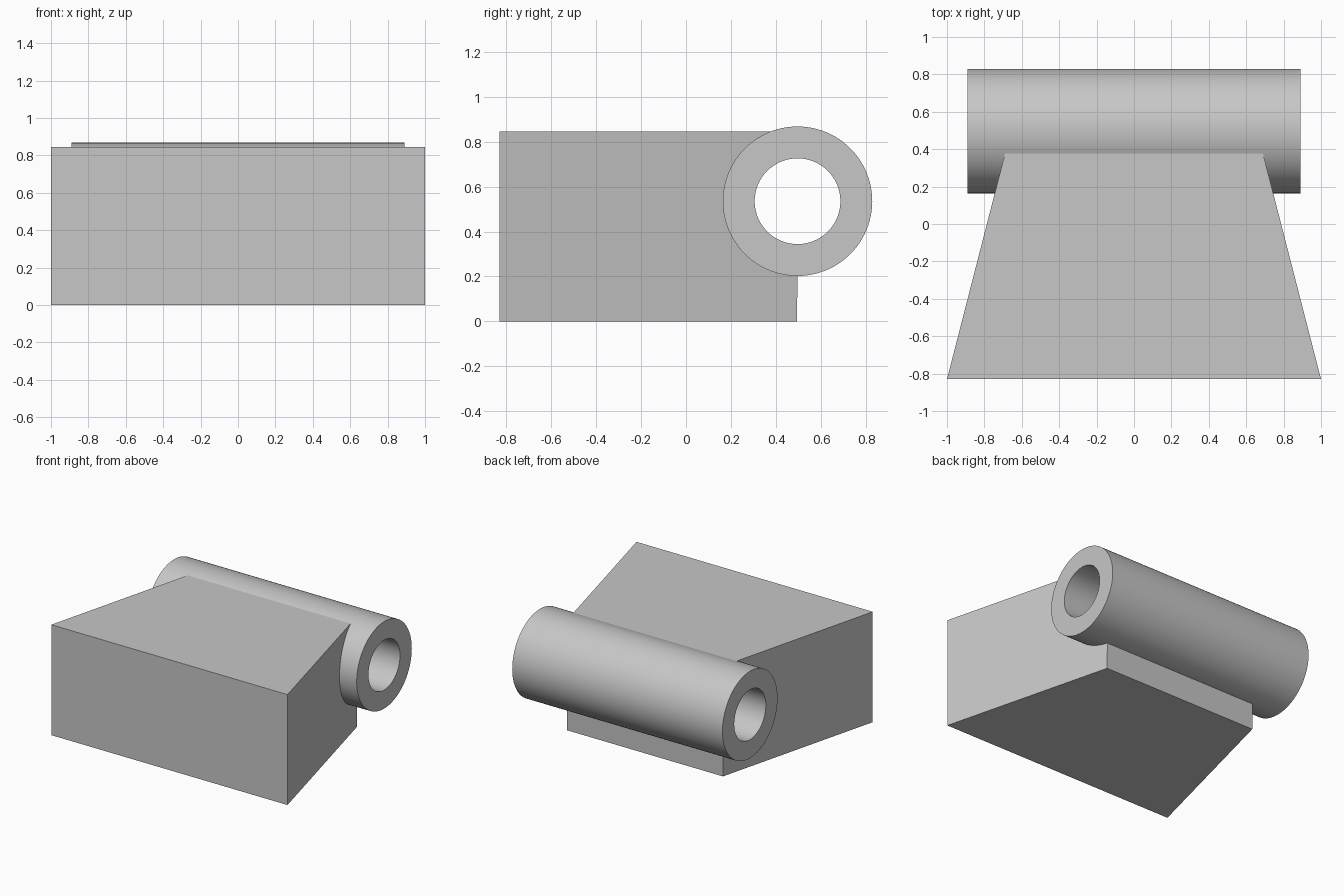
import bpy
from math import cos, sin, radians, tau

cube = bpy.data.objects.get("Cube")
if cube:
    bpy.data.objects.remove(cube, do_unlink=True)

grey = bpy.data.materials.new("plain_grey")
grey.use_nodes = True
grey.diffuse_color = (0.57, 0.57, 0.57, 1)
grey.node_tree.nodes["Principled BSDF"].inputs["Base Color"].default_value = grey.diffuse_color

AXIS_Y, AXIS_Z = 0.497, 0.535
OUTER, BORE, HALF_LENGTH = 0.333, 0.191, 0.89
FRONT, BACK, TOP = -0.83, 0.495, 0.845


def make_object(name, verts, faces):
    mesh = bpy.data.meshes.new(name)
    mesh.from_pydata(verts, [], faces)
    mesh.materials.append(grey)
    obj = bpy.data.objects.new(name, mesh)
    bpy.context.collection.objects.link(obj)
    return obj


def circle_point(radius, angle):
    return AXIS_Y + radius * cos(angle), AXIS_Z + radius * sin(angle)


# Tapered block: a side profile with a round seat hidden inside the tube wall
seat = (OUTER + BORE) / 2
profile = [(FRONT, 0), (BACK, 0)]
profile += [circle_point(seat, radians(270 - 6 * i)) for i in range(28)]
profile += [(0.4, TOP), (FRONT, TOP)]


def half_width(y):
    return 1 - 0.257 * (y - FRONT)


n = len(profile)
verts = [(side * half_width(y), y, z) for side in (-1, 1) for y, z in profile]
faces = [tuple(reversed(range(n))), tuple(range(n, 2 * n))]
faces += [(i, (i + 1) % n, n + (i + 1) % n, n + i) for i in range(n)]
make_object("tapered_block", verts, faces)

# Hollow tube: a rectangular wall section swept round the axis
SEGMENTS = 96
section = [(-HALF_LENGTH, OUTER), (HALF_LENGTH, OUTER),
           (HALF_LENGTH, BORE), (-HALF_LENGTH, BORE)]
verts = [(x, *circle_point(r, tau * i / SEGMENTS))
         for i in range(SEGMENTS) for x, r in section]
faces = []
for i in range(SEGMENTS):
    a, b = 4 * i, 4 * ((i + 1) % SEGMENTS)
    for j in range(4):
        k = (j + 1) % 4
        faces.append((a + j, a + k, b + k, b + j))
tube = make_object("hinge_tube", verts, faces)

# Smooth the round walls and keep the rims sharp
bpy.ops.object.select_all(action="DESELECT")
tube.select_set(True)
bpy.context.view_layer.objects.active = tube
bpy.ops.object.shade_smooth_by_angle(angle=radians(30))
